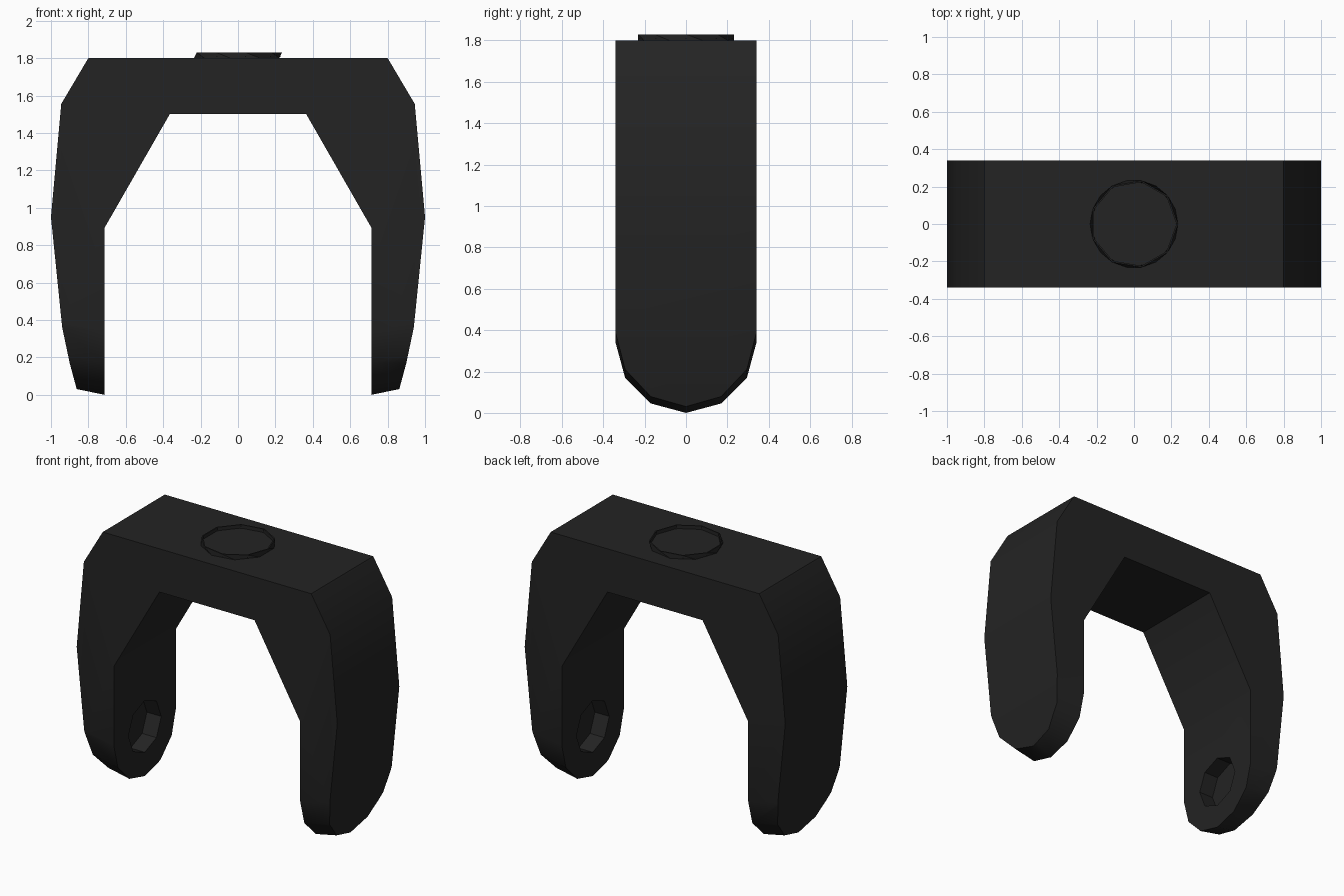
import bpy, bmesh, math

cube = bpy.data.objects.get("Cube")
if cube:
    bpy.data.objects.remove(cube, do_unlink=True)

charcoal = bpy.data.materials.new("charcoal")
charcoal.use_nodes = True
COLOUR = (0.017, 0.017, 0.017, 1)
charcoal.diffuse_color = COLOUR
charcoal.node_tree.nodes["Principled BSDF"].inputs["Base Color"].default_value = COLOUR


def loft(name, rings):
    """Closed solid skinned through matching rings of points."""
    bm = bmesh.new()
    loops = [[bm.verts.new(p) for p in ring] for ring in rings]
    n = len(loops[0])
    for a, b in zip(loops, loops[1:]):
        for i in range(n):
            j = (i + 1) % n
            bm.faces.new((a[i], a[j], b[j], b[i]))
    bm.faces.new(loops[0])
    bm.faces.new(loops[-1])
    bmesh.ops.recalc_face_normals(bm, faces=bm.faces)
    mesh = bpy.data.meshes.new(name)
    bm.to_mesh(mesh)
    bm.free()
    mesh.materials.append(charcoal)
    obj = bpy.data.objects.new(name, mesh)
    bpy.context.collection.objects.link(obj)
    return obj


def select(obj):
    bpy.ops.object.select_all(action="DESELECT")
    obj.select_set(True)
    bpy.context.view_layer.objects.active = obj


def cut(target, cutter, operation):
    """Apply a boolean and discard the cutter."""
    mod = target.modifiers.new("cut", "BOOLEAN")
    mod.operation = operation
    mod.solver = "EXACT"
    mod.object = cutter
    select(target)
    bpy.ops.object.modifier_apply(modifier=mod.name)
    bpy.data.objects.remove(cutter, do_unlink=True)


def circle(radius, count, phase=0):
    steps = [phase + math.tau * i / count for i in range(count)]
    return [(radius * math.cos(t), radius * math.sin(t)) for t in steps]


HALF_DEPTH, INNER_X = 0.34, 0.715

# Arch: mirrored front profile extruded through the depth
half = [(0.365, 1.5), (INNER_X, 0.89), (INNER_X, -0.05), (0.845, -0.05),
        (0.865, 0.04), (0.9, 0.17), (0.94, 0.36), (1.0, 0.95),
        (0.945, 1.555), (0.8, 1.8)]
profile = half + [(-x, z) for x, z in reversed(half)]
arch = loft("fork_arch", [[(x, y, z) for x, z in profile]
                          for y in (-HALF_DEPTH, HALF_DEPTH)])

# Rounded leg ends, rising slightly toward the outside
angles = [math.pi + math.pi * i / 6 for i in range(7)]
arc = [(HALF_DEPTH * math.cos(t), HALF_DEPTH * (1 + math.sin(t))) for t in angles]
arc[0], arc[-1] = (-0.3405, HALF_DEPTH), (0.3405, HALF_DEPTH)
rings = []
for x, lift in ((-1.1, 0.08), (-INNER_X, 0), (INNER_X, 0), (1.1, 0.08)):
    ring = [(x, y, z + lift) for y, z in arc]
    rings.append(ring + [(x, 0.3405, 2), (x, -0.3405, 2)])
cut(arch, loft("rounding_blank", rings), "INTERSECT")

# Blind pivot sockets on the inner leg faces
for side in (-1, 1):
    socket = loft("socket_cutter",
                  [[(side * x, y, z + 0.345) for y, z in circle(0.18, 8)]
                   for x in (0.6, 0.825)])
    cut(arch, socket, "DIFFERENCE")

# Top boss: low, slightly twisted rim with a shallow recess
levels = [(0.235, 1.79, 20), (0.235, 1.8, 20), (0.235, 1.83, 0),
          (0.227, 1.83, 0), (0.227, 1.806, 0)]
boss = loft("top_boss", [[(x, y, z) for x, y in circle(r, 9, math.radians(turn))]
                         for r, z, turn in levels])

for obj in (arch, boss):
    select(obj)
    bpy.ops.object.shade_smooth_by_angle(angle=math.radians(32))
